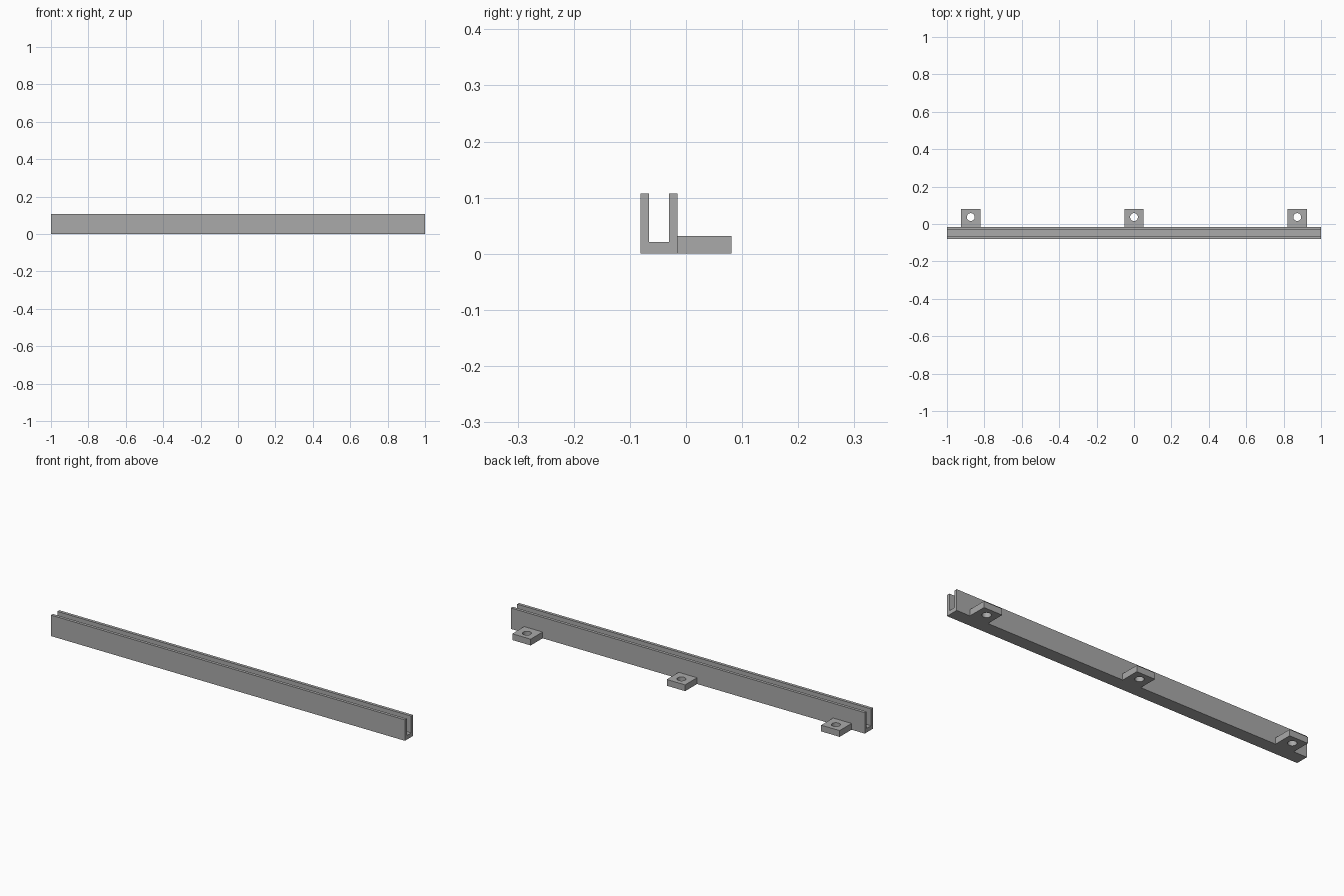
import bpy
import bmesh

cube = bpy.data.objects.get("Cube")
if cube:
    bpy.data.objects.remove(cube, do_unlink=True)

# Single grey finish
grey = bpy.data.materials.new("plain grey")
grey.use_nodes = True
colour = (0.4, 0.4, 0.4, 1)
grey.diffuse_color = colour
grey.node_tree.nodes["Principled BSDF"].inputs["Base Color"].default_value = colour


def add_object(name, bm):
    bmesh.ops.recalc_face_normals(bm, faces=bm.faces)
    mesh = bpy.data.meshes.new(name)
    bm.to_mesh(mesh)
    bm.free()
    mesh.materials.append(grey)
    obj = bpy.data.objects.new(name, mesh)
    bpy.context.collection.objects.link(obj)
    return obj


# U-shaped channel: section in (y, z), extruded along x
front, back, height = -0.081, -0.015, 0.107
wall, floor = 0.0155, 0.021
section = [(front, 0), (back, 0), (back, height), (back - wall, height),
           (back - wall, floor), (front + wall, floor),
           (front + wall, height), (front, height)]
bm = bmesh.new()
face = bm.faces.new([bm.verts.new((-1, y, z)) for y, z in section])
extruded = bmesh.ops.extrude_face_region(bm, geom=[face], use_keep_orig=True)
moved = [v for v in extruded["geom"] if isinstance(v, bmesh.types.BMVert)]
bmesh.ops.translate(bm, vec=(2, 0, 0), verts=moved)
add_object("channel_rail", bm)

# Mounting tabs behind the rail, each with a round screw hole
half_width, tab_end, thickness = 0.052, 0.081, 0.032
hole_y, hole_radius = 0.037, 0.021


def add_tab(name, x):
    bm = bmesh.new()
    bmesh.ops.create_cube(bm, size=1)
    bmesh.ops.scale(bm, vec=(2 * half_width, tab_end - back, thickness), verts=bm.verts)
    bmesh.ops.translate(bm, vec=(x, (tab_end + back) / 2, thickness / 2), verts=bm.verts)
    tab = add_object(name, bm)

    bm = bmesh.new()
    bmesh.ops.create_cone(bm, cap_ends=True, segments=32, radius1=hole_radius,
                          radius2=hole_radius, depth=0.2)
    bmesh.ops.translate(bm, vec=(x, hole_y, 0), verts=bm.verts)
    cutter = add_object(name + "_hole_cutter", bm)
    cutter.hide_render = True

    cut = tab.modifiers.new("screw hole", "BOOLEAN")
    cut.operation = "DIFFERENCE"
    cut.solver = "EXACT"
    cut.object = cutter
    bpy.ops.object.select_all(action="DESELECT")
    bpy.context.view_layer.objects.active = tab
    tab.select_set(True)
    bpy.ops.object.modifier_apply(modifier=cut.name)
    bpy.data.objects.remove(cutter, do_unlink=True)
    bpy.ops.object.shade_smooth_by_angle()


for name, x in (("right_tab", -0.873), ("middle_tab", 0), ("left_tab", 0.873)):
    add_tab(name, x)
